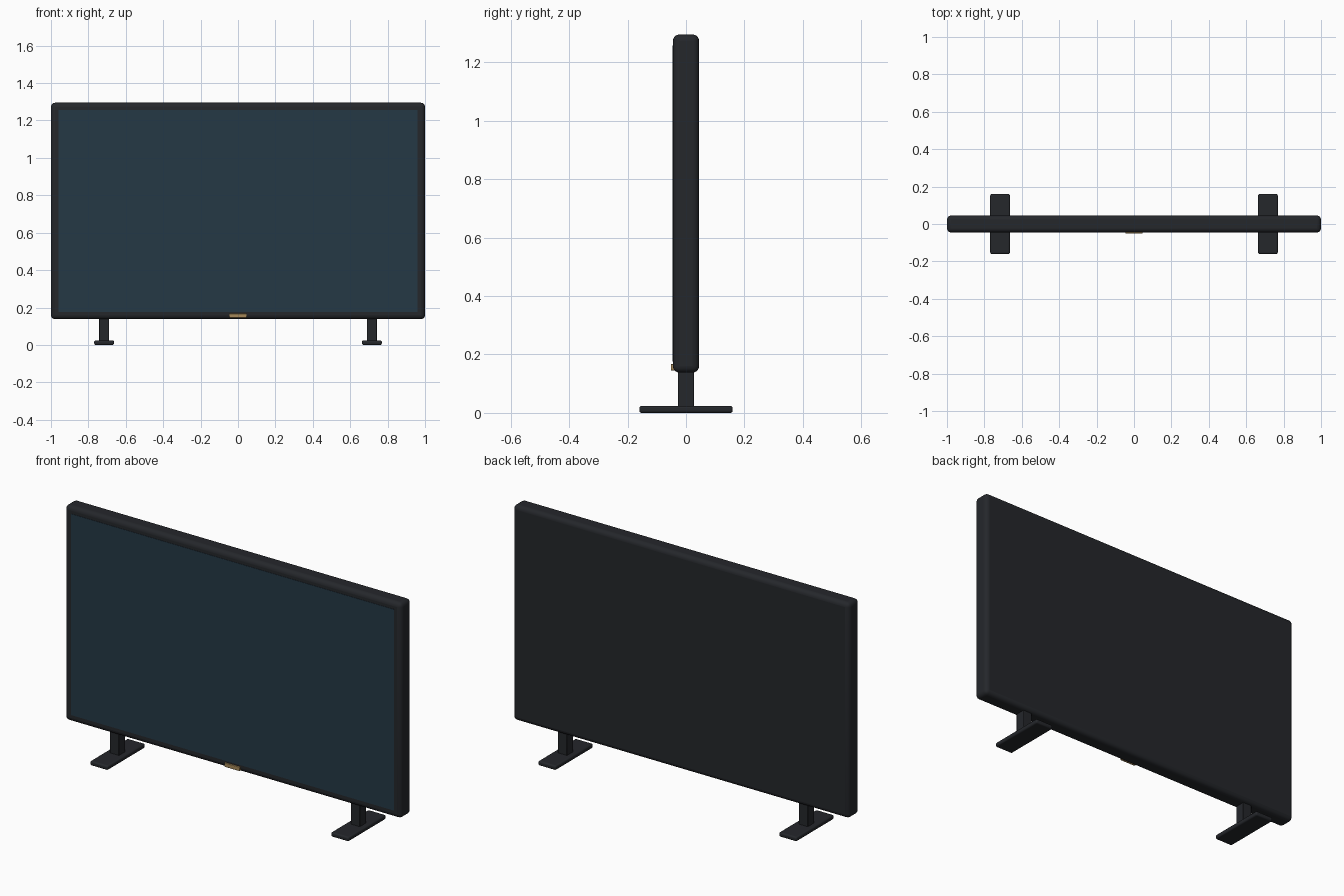
import bpy

if "Cube" in bpy.data.objects:
    bpy.data.objects.remove(bpy.data.objects["Cube"])


def material(name, rgb):
    m = bpy.data.materials.new(name)
    m.diffuse_color = (*rgb, 1)
    m.use_nodes = True
    m.node_tree.nodes["Principled BSDF"].inputs["Base Color"].default_value = m.diffuse_color
    return m


dark = material("dark_plastic", (0.018, 0.02, 0.024))
glass = material("screen_glass", (0.018, 0.04, 0.06))
gold = material("gold", (0.38, 0.25, 0.10))


def box(name, lo, hi, mat, bevel=0.0, segments=3):
    """Bevelled box spanning two opposite corners."""
    bpy.ops.mesh.primitive_cube_add(size=1, location=[(a + b) / 2 for a, b in zip(lo, hi)])
    ob = bpy.context.object
    ob.name = name
    ob.scale = [b - a for a, b in zip(lo, hi)]
    bpy.ops.object.transform_apply(location=False, rotation=False, scale=True)
    ob.data.materials.append(mat)
    if bevel:
        mod = ob.modifiers.new("bevel", 'BEVEL')
        mod.width = bevel
        mod.segments = segments
        bpy.ops.object.shade_smooth_by_angle()
    return ob


# Cabinet and screen
box("cabinet", (-1, -0.045, 0.138), (1, 0.045, 1.295), dark, 0.022, 4)
box("screen", (-0.96, -0.0465, 0.176), (0.96, -0.035, 1.257), glass)

# Small trim plate on the lower bezel
box("trim_plate", (-0.046, -0.052, 0.145), (0.046, -0.03, 0.167), gold, 0.002, 2)

# Two stands, each a post on a flat foot
for side, x in (("left", -0.716), ("right", 0.716)):
    box(f"{side}_post", (x - 0.027, -0.027, 0.015), (x + 0.027, 0.027, 0.17), dark, 0.003, 2)
    box(f"{side}_foot", (x - 0.053, -0.16, 0), (x + 0.053, 0.16, 0.024), dark, 0.008, 3)
